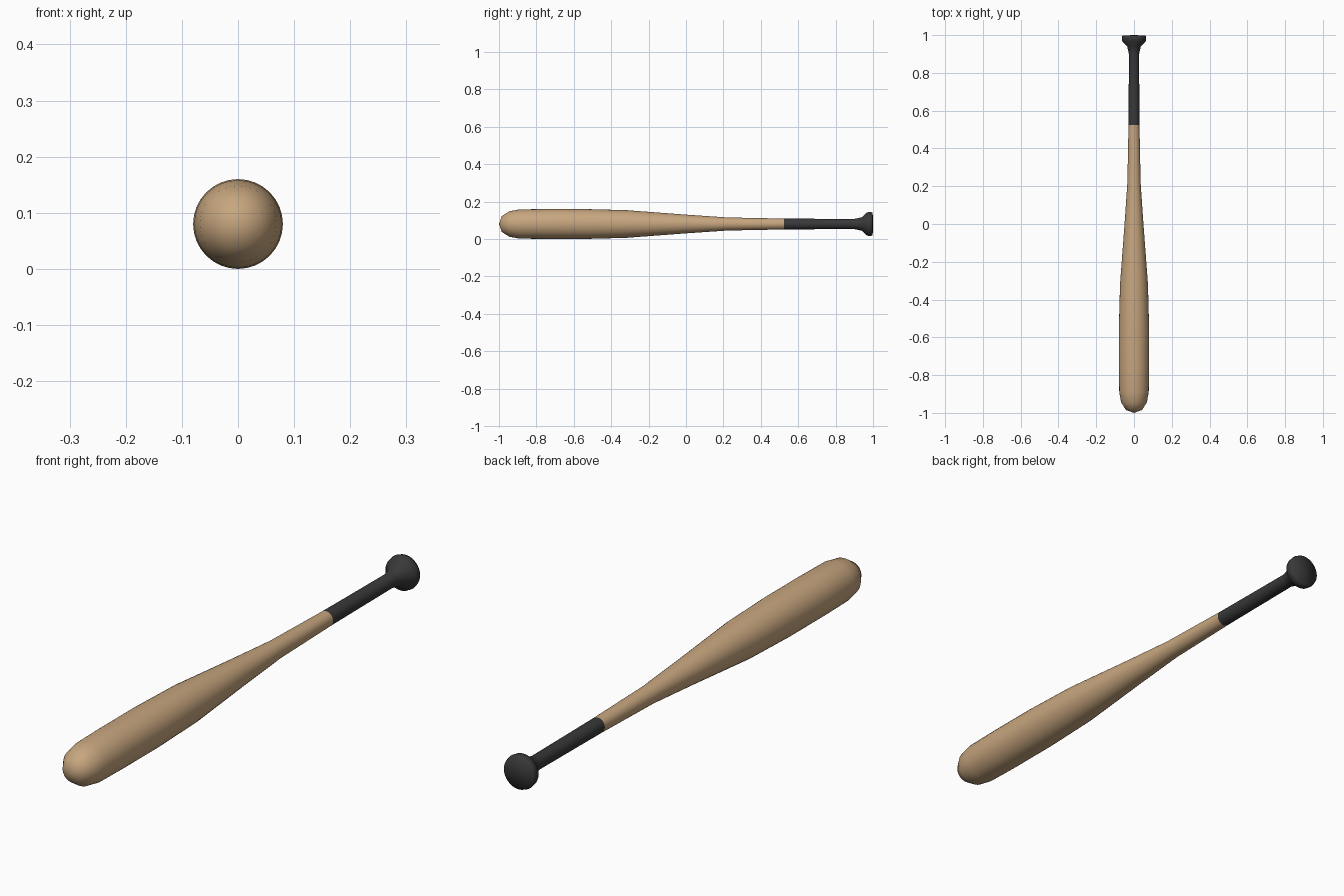
import bpy, bmesh, math

if "Cube" in bpy.data.objects:
    bpy.data.objects.remove(bpy.data.objects["Cube"])

SIDES = 32
AXIS_Z = 0.08


def material(name, rgb):
    m = bpy.data.materials.new(name)
    m.diffuse_color = (*rgb, 1)
    m.use_nodes = True
    m.node_tree.nodes["Principled BSDF"].inputs["Base Color"].default_value = m.diffuse_color
    return m


def lathe(name, profile, mat):
    """Revolve (y, radius) points around the long axis; radius 0 closes an end."""
    bm = bmesh.new()
    rings = []
    for y, r in profile:
        if r == 0:
            rings.append([bm.verts.new((0, y, AXIS_Z))] * SIDES)
        else:
            rings.append([bm.verts.new((r * math.cos(2 * math.pi * i / SIDES), y,
                                        AXIS_Z + r * math.sin(2 * math.pi * i / SIDES)))
                          for i in range(SIDES)])
    for a, b in zip(rings, rings[1:]):
        for i in range(SIDES):
            j = (i + 1) % SIDES
            bm.faces.new(list(dict.fromkeys((a[i], a[j], b[j], b[i]))))
    bmesh.ops.recalc_face_normals(bm, faces=bm.faces)
    for f in bm.faces:
        f.smooth = True
    me = bpy.data.meshes.new(name)
    bm.to_mesh(me)
    bm.free()
    me.materials.append(mat)
    ob = bpy.data.objects.new(name, me)
    bpy.context.collection.objects.link(ob)
    return ob


wood = material("light wood", (0.57, 0.38, 0.21))
rubber = material("black grip", (0.04, 0.04, 0.042))

# wooden barrel with rounded tip, tapering to the handle
lathe("barrel", [(-1.0, 0), (-0.985, 0.042), (-0.945, 0.068), (-0.89, 0.078),
                 (-0.75, 0.08), (-0.55, 0.08), (-0.32, 0.074), (0.0, 0.05),
                 (0.22, 0.035), (0.525, 0.029)], wood)

# dark grip with flared knob
lathe("grip", [(0.525, 0.029), (0.7, 0.028), (0.9, 0.027), (0.94, 0.036),
               (0.967, 0.062), (0.985, 0.065), (0.998, 0.061), (1.0, 0)], rubber)
